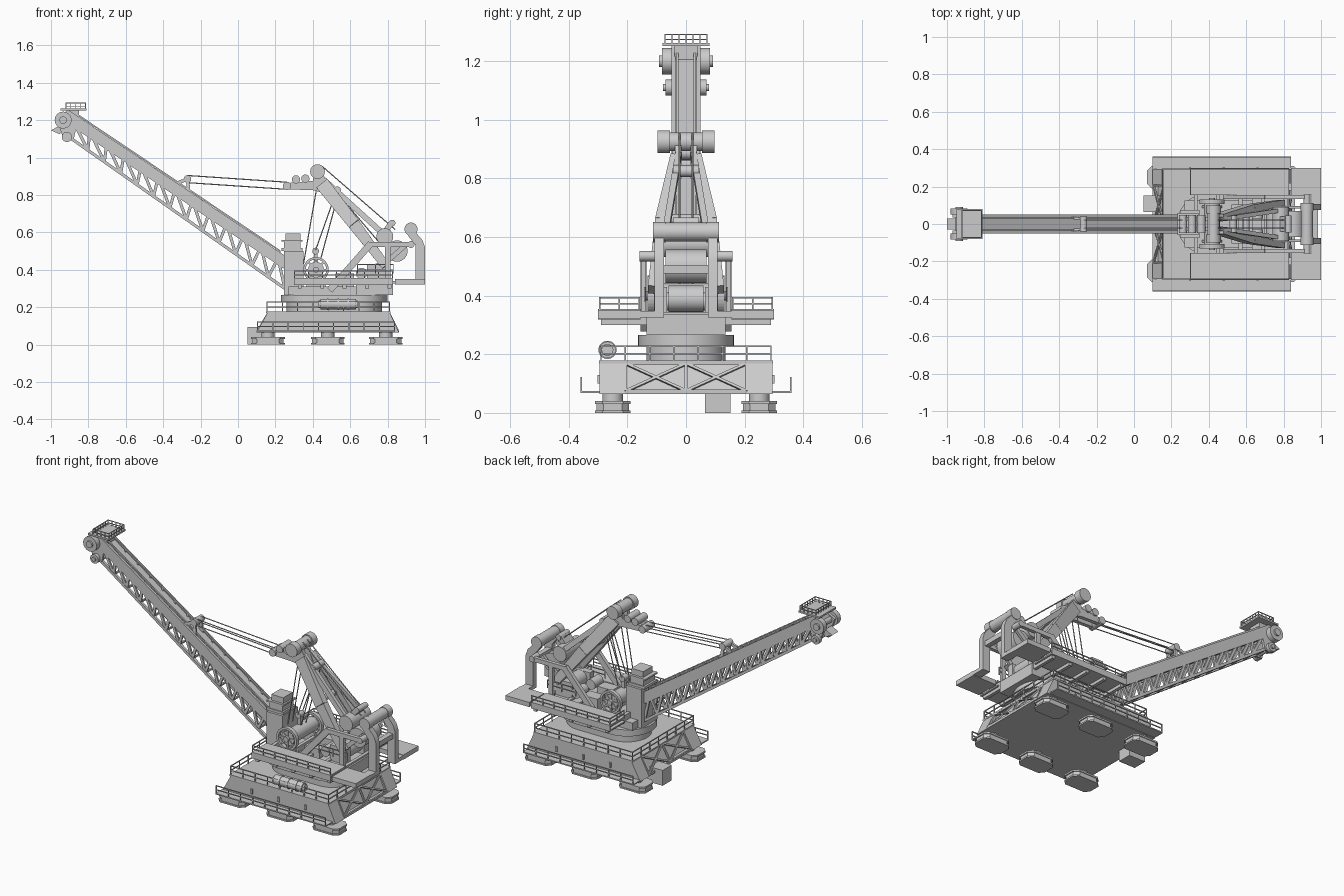
import bpy, bmesh, math
from mathutils import Vector as V

SIDES = (-1, 1)

class Part:
    """Collects primitive solids into one named object."""
    def __init__(self, name):
        self.name, self.bm = name, bmesh.new()

    def loft(self, r0, r1):
        a = [self.bm.verts.new(p) for p in r0]
        b = [self.bm.verts.new(p) for p in r1]
        n = len(a)
        for i in range(n):
            self.bm.faces.new((a[i], a[(i+1) % n], b[(i+1) % n], b[i]))
        self.bm.faces.new(a[::-1])
        self.bm.faces.new(b)
        return self

    def prism(self, pts, axis, lo, hi):
        f = (lambda p, t: (p[0], t, p[1])) if axis == 'y' else (lambda p, t: (p[0], p[1], t))
        return self.loft([f(p, lo) for p in pts], [f(p, hi) for p in pts])

    def box(self, x0, x1, y0, y1, z0, z1):
        return self.prism([(x0, y0), (x1, y0), (x1, y1), (x0, y1)], 'z', z0, z1)

    def frame(self, a, b):
        d = (V(b) - V(a)).normalized()
        s = V((0, 1, 0)) if abs(d.y) < 0.9 else V((1, 0, 0))
        s = (s - d * s.dot(d)).normalized()
        return s, d.cross(s)

    def bar(self, a, b, w, h=None, w2=None, h2=None):
        h = h or w
        s, u = self.frame(a, b)
        ring = lambda p, w, h: [V(p) + s*w/2*i + u*h/2*j for i, j in ((-1, -1), (1, -1), (1, 1), (-1, 1))]
        return self.loft(ring(a, w, h), ring(b, w2 or w, h2 or h))

    def cyl(self, a, b, r, n=32):
        s, u = self.frame(a, b)
        ring = lambda p: [V(p) + s*r*math.cos(t*math.tau/n) + u*r*math.sin(t*math.tau/n) for t in range(n)]
        return self.loft(ring(a), ring(b))

    def ycyl(self, x, z, y0, y1, r, n=32):
        return self.cyl((x, y0, z), (x, y1, z), r, n)

    def rail(self, pts, h, step=0.08, t=0.005):
        for a, b in zip(pts, pts[1:]):
            a, b = V(a), V(b)
            for k in (1, 0.5):
                self.bar(a + V((0, 0, h*k - t/2)), b + V((0, 0, h*k - t/2)), t)
            n = max(1, round((b - a).length / step))
            for i in range(n + 1):
                p = a.lerp(b, i / n)
                self.bar(p, p + V((0, 0, h)), t)
        return self

    def done(self):
        bmesh.ops.recalc_face_normals(self.bm, faces=self.bm.faces)
        me = bpy.data.meshes.new(self.name)
        self.bm.to_mesh(me)
        self.bm.free()
        o = bpy.data.objects.new(self.name, me)
        bpy.context.collection.objects.link(o)
        bpy.ops.object.select_all(action='DESELECT')
        o.select_set(True)
        bpy.context.view_layer.objects.active = o
        bpy.ops.object.shade_smooth_by_angle(angle=math.radians(30))

# Six stacked feet with chamfered pads
p = Part("feet")
for fx in (0.16, 0.48, 0.79):
    for s in SIDES:
        def pad(k, z0, z1):
            a, b, c = 0.09*k, 0.06*k, 0.025
            q = [(a-c, -b), (a, -b+c), (a, b-c), (a-c, b), (c-a, b), (-a, b-c), (-a, c-b), (c-a, -b)]
            p.prism([(fx+x, s*0.25+y) for x, y in q], 'z', z0, z1)
        pad(1, 0, 0.009); pad(0.93, 0.009, 0.03); pad(1, 0.03, 0.04)
        p.cyl((fx, s*0.25, 0.04), (fx, s*0.25, 0.068), 0.035)
p.done()

# Base: two sloped side boxes, recessed middle with braced ends
prof = [(0.10, 0.065), (0.86, 0.065), (0.81, 0.175), (0.16, 0.175)]
p = Part("base_body")
for s in SIDES:
    p.prism(prof, 'y', s*0.21, s*0.295)
    for x in (0.3, 0.48, 0.66):
        p.box(x-0.006, x+0.006, s*0.293, s*0.302, 0.10, 0.13)
p.prism([(0.125, 0.07), (0.835, 0.07), (0.79, 0.17), (0.18, 0.17)], 'y', -0.21, 0.21)
p.box(0.10, 0.86, -0.21, 0.21, 0.065, 0.075)
p.box(0.15, 0.815, -0.297, 0.297, 0.168, 0.178)
p.done()
p = Part("base_end_braces")
for xb, xt in ((0.105, 0.16), (0.855, 0.81)):
    for s in SIDES:
        A, B = (xb, 0, 0.075), (xt, 0, 0.168)
        C, D = (xb, s*0.205, 0.075), (xt, s*0.205, 0.168)
        for a, b in ((A, B), (A, D), (C, B), (C, D), (A, C), (B, D)):
            p.bar(a, b, 0.009)
p.done()

# Lower side walkways and railings
p = Part("base_walkways")
for s in SIDES:
    p.box(0.10, 0.84, min(s*0.36, s*0.29), max(s*0.36, s*0.29), 0.068, 0.075)
    p.rail([(0.105, s*0.3575, 0.075), (0.837, s*0.3575, 0.075)], 0.048)
c = [(0.155, -0.29, 0.177), (0.81, -0.29, 0.177), (0.81, 0.29, 0.177), (0.155, 0.29, 0.177)]
p.rail(c + c[:1], 0.053)
p.done()

# Storage tank on the front side and entry box
p = Part("side_tank").cyl((0.44, -0.268, 0.215), (0.63, -0.268, 0.215), 0.028)
p.cyl((0.43, -0.268, 0.215), (0.64, -0.268, 0.215), 0.02)
for x in (0.48, 0.535, 0.59):
    p.cyl((x-0.004, -0.268, 0.215), (x+0.004, -0.268, 0.215), 0.031)
p.done()
Part("entry_box").box(0.05, 0.16, 0.065, 0.152, 0, 0.093).done()

# Elongated turntable
p = Part("turntable")
for r, x0, x1, z0, z1 in ((0.135, 0.26, 0.77, 0.175, 0.225), (0.163, 0.23, 0.80, 0.225, 0.265)):
    arc = [(x1-r + r*math.cos(t), r*math.sin(t)) for t in [math.pi*(i/24-0.5) for i in range(25)]]
    p.prism(arc + [(x0+x1-x, -y) for x, y in arc], 'z', z0, z1)
p.box(0.27, 0.63, -0.125, 0.125, 0.265, 0.31)
p.done()

# Upper side decks
p = Part("upper_decks")
for s in SIDES:
    a, b = sorted((s*0.155, s*0.30))
    p.box(0.30, 0.83, a, b, 0.345, 0.355)
    p.box(0.30, 0.83, s*0.296-0.004, s*0.296+0.004, 0.318, 0.355)
    p.box(0.30, 0.83, a, b, 0.318, 0.326)
    p.box(0.84, 1.0, a, b, 0.322, 0.35)
    p.box(0.80, 0.86, s*0.20-0.02, s*0.20+0.02, 0.326, 0.34)
    for x in (0.33, 0.45, 0.57, 0.69, 0.81):
        p.box(x-0.01, x+0.01, min(0, s*0.29), max(0, s*0.29), 0.30, 0.345)
    p.rail([(0.303, s*0.16, 0.355), (0.303, s*0.295, 0.355), (0.827, s*0.295, 0.355)], 0.04)
p.done()

# Boom foot tower
p = Part("boom_tower").box(0.245, 0.35, -0.075, 0.075, 0.265, 0.50)
p.box(0.232, 0.345, -0.06, 0.06, 0.50, 0.515).box(0.245, 0.335, -0.055, 0.055, 0.515, 0.55)
p.box(0.232, 0.345, -0.06, 0.06, 0.55, 0.56).box(0.255, 0.335, -0.045, 0.045, 0.56, 0.595)
p.done()

# Hoist drum with spoked flanges
p = Part("hoist_drum").ycyl(0.417, 0.40, -0.12, 0.12, 0.042)
p.ycyl(0.417, 0.40, -0.14, 0.14, 0.016)
for s in SIDES:
    ring = lambda r, n=32: [(0.417 + r*math.cos(i*math.tau/n), 0.40 + r*math.sin(i*math.tau/n)) for i in range(n)]
    o, q = ring(0.068), ring(0.055)
    for i in range(32):
        j = (i+1) % 32
        p.prism([o[i], o[j], q[j], q[i]], 'y', s*0.108, s*0.132)
    for i in range(0, 32, 4):
        p.bar((0.417, s*0.12, 0.40), (q[i][0], s*0.12, q[i][1]), 0.01)
    p.prism([(0.36, 0.30), (0.475, 0.30), (0.43, 0.41), (0.404, 0.41)], 'y', s*0.085, s*0.10)
p.ycyl(0.415, 0.50, -0.02, 0.02, 0.018).bar((0.417, 0, 0.43), (0.415, 0, 0.50), 0.02)
p.done()

# Machinery between the decks
p = Part("machinery").ycyl(0.75, 0.39, -0.06, 0.06, 0.045)
p.box(0.63, 0.83, -0.135, 0.135, 0.265, 0.335)
for s in SIDES:
    p.box(0.69, 0.80, s*0.085-0.02, s*0.085+0.02, 0.33, 0.43)
    p.box(0.52, 0.62, s*0.07-0.035, s*0.07+0.035, 0.31, 0.38)
    p.ycyl(0.66, 0.38, s*0.03, s*0.11, 0.03)
    p.rail([(0.64, s*0.14, 0.38), (0.83, s*0.14, 0.38)], 0.05)
p.ycyl(0.85, 0.50, -0.07, 0.07, 0.057).ycyl(0.785, 0.577, -0.09, 0.09, 0.045)
p.bar((0.77, 0, 0.58), (0.82, 0, 0.65), 0.08, 0.03).ycyl(0.825, 0.65, -0.045, 0.045, 0.017)
p.done()

# Rear portal with roller and side arms
p = Part("rear_portal").ycyl(0.925, 0.617, -0.10, 0.10, 0.032)
for s in SIDES:
    p.prism([(0.95, 0.33), (1.0, 0.33), (1.0, 0.52), (0.985, 0.56), (0.95, 0.60), (0.935, 0.635),
             (0.905, 0.63), (0.91, 0.58), (0.95, 0.53)], 'y', s*0.075, s*0.108)
    p.ycyl(0.925, 0.617, s*0.07, s*0.112, 0.035)
    p.box(0.95, 1.0, min(s*0.075, s*0.2), max(s*0.075, s*0.2), 0.325, 0.347)
    p.bar((0.925, s*0.145, 0.535), (0.70, s*0.145, 0.535), 0.022, 0.026)
    p.bar((0.71, s*0.145, 0.54), (0.49, s*0.145, 0.29), 0.022, 0.036)
    p.bar((0.80, s*0.145, 0.535), (0.80, s*0.145, 0.33), 0.018, 0.03)
    p.ycyl(0.925, 0.535, s*0.10, s*0.158, 0.018)
    p.bar((0.90, s*0.09, 0.535), (0.77, s*0.09, 0.42), 0.015, 0.025)
p.bar((0.97, -0.1, 0.49), (0.97, 0.1, 0.49), 0.03)
p.done()

# Mast: head, splayed legs, top roller
p = Part("mast").ycyl(0.425, 0.925, -0.075, 0.075, 0.032)
for s in SIDES:
    p.ycyl(0.425, 0.925, s*0.055, s*0.098, 0.039)
    p.prism([(0.25, 0.835), (0.27, 0.83), (0.40, 0.825), (0.50, 0.80), (0.48, 0.86), (0.44, 0.94),
             (0.41, 0.93), (0.40, 0.875), (0.28, 0.865)], 'y', s*0.015, s*0.038)
    p.bar((0.45, s*0.035, 0.86), (0.62, s*0.085, 0.645), 0.035, 0.075, 0.04, 0.065)
    p.bar((0.62, s*0.085, 0.645), (0.79, s*0.112, 0.42), 0.04, 0.065, 0.035, 0.045)
    p.bar((0.46, s*0.025, 0.88), (0.79, s*0.075, 0.58), 0.022, 0.03)
for x, z in ((0.262, 0.848), (0.31, 0.883), (0.36, 0.887)):
    p.ycyl(x, z, -0.048, 0.048, 0.022)
p.ycyl(0.53, 0.825, -0.045, 0.045, 0.02).ycyl(0.60, 0.66, -0.085, 0.085, 0.018)
p.done()

# Boom: upper box girder, lower chords and zigzag lattice
top = lambda t, y=0: V((-0.93 + 1.19*t, y, 1.232 - 0.80*t))
low = lambda t, y=0: V((-0.89 + 1.14*t, y, 1.10 - 0.80*t))
p = Part("boom").bar(top(0), top(1), 0.07, 0.045)
for s in SIDES:
    p.bar(top(0, s*0.043), top(1, s*0.043), 0.014, 0.062)
    p.bar(low(0, s*0.04), low(1, s*0.04), 0.016)
    for i in range(13):
        a, b, c = i/13, (i+0.5)/13, (i+1)/13
        p.bar(low(a, s*0.04), top(b, s*0.04), 0.011, 0.016)
        p.bar(top(b, s*0.04), low(c, s*0.04), 0.011, 0.016)
    up = V((0, 0, 0.045))
    p.bar(top(0.05, s*0.03) + up, top(0.97, s*0.03) + up, 0.008)
    for i in range(14):
        t = 0.06 + i*0.07
        p.bar(top(t, s*0.03), top(t, s*0.03) + up, 0.008)
for i in range(14):
    p.bar(low(i/13, -0.04), low(i/13, 0.04), 0.01)
p.done()

# Boom tip sheaves, fin and platform
p = Part("boom_tip").ycyl(-0.935, 1.2, -0.092, 0.092, 0.02).ycyl(-0.915, 1.11, -0.078, 0.078, 0.012)
for s in SIDES:
    p.ycyl(-0.935, 1.2, s*0.05, s*0.082, 0.045).ycyl(-0.915, 1.11, s*0.045, s*0.07, 0.027)
    p.prism([(-0.97, 1.21), (-0.90, 1.25), (-0.86, 1.18), (-0.88, 1.09), (-0.93, 1.09)], 'y', s*0.035, s*0.05)
p.prism([(-1.0, 1.145), (-0.955, 1.17), (-0.93, 1.15), (-0.955, 1.125)], 'y', -0.03, 0.03)
p.box(-0.95, -0.81, -0.08, 0.08, 1.252, 1.262)
p.box(-0.91, -0.85, -0.04, 0.04, 1.19, 1.255)
c = [(-0.92, -0.072, 1.26), (-0.815, -0.072, 1.26), (-0.815, 0.072, 1.26), (-0.92, 0.072, 1.26)]
p.rail(c + c[:1], 0.033, 0.024, 0.004)
p.done()

# Pendant bracket on the boom
p = Part("boom_bracket").ycyl(-0.27, 0.885, -0.04, 0.04, 0.02)
for s in SIDES:
    p.bar((-0.27, s*0.028, 0.885), (-0.36, s*0.035, 0.85), 0.012, 0.018)
    p.bar((-0.27, s*0.028, 0.885), (-0.26, s*0.035, 0.78), 0.012, 0.018)
p.done()

# Ropes
p = Part("ropes")
for s in SIDES:
    for a, b in (((-0.27, 0.904), (0.262, 0.868)), ((-0.26, 0.865), (0.262, 0.83)),
                 ((0.45, 0.953), (0.84, 0.615)), ((0.415, 0.505), (0.53, 0.83)),
                 ((0.35, 0.43), (0.43, 0.89)), ((0.53, 0.81), (0.76, 0.54)), ((0.44, 0.45), (0.54, 0.82))):
        p.cyl((a[0], s*0.022, a[1]), (b[0], s*0.022, b[1]), 0.003, 8)
p.done()
